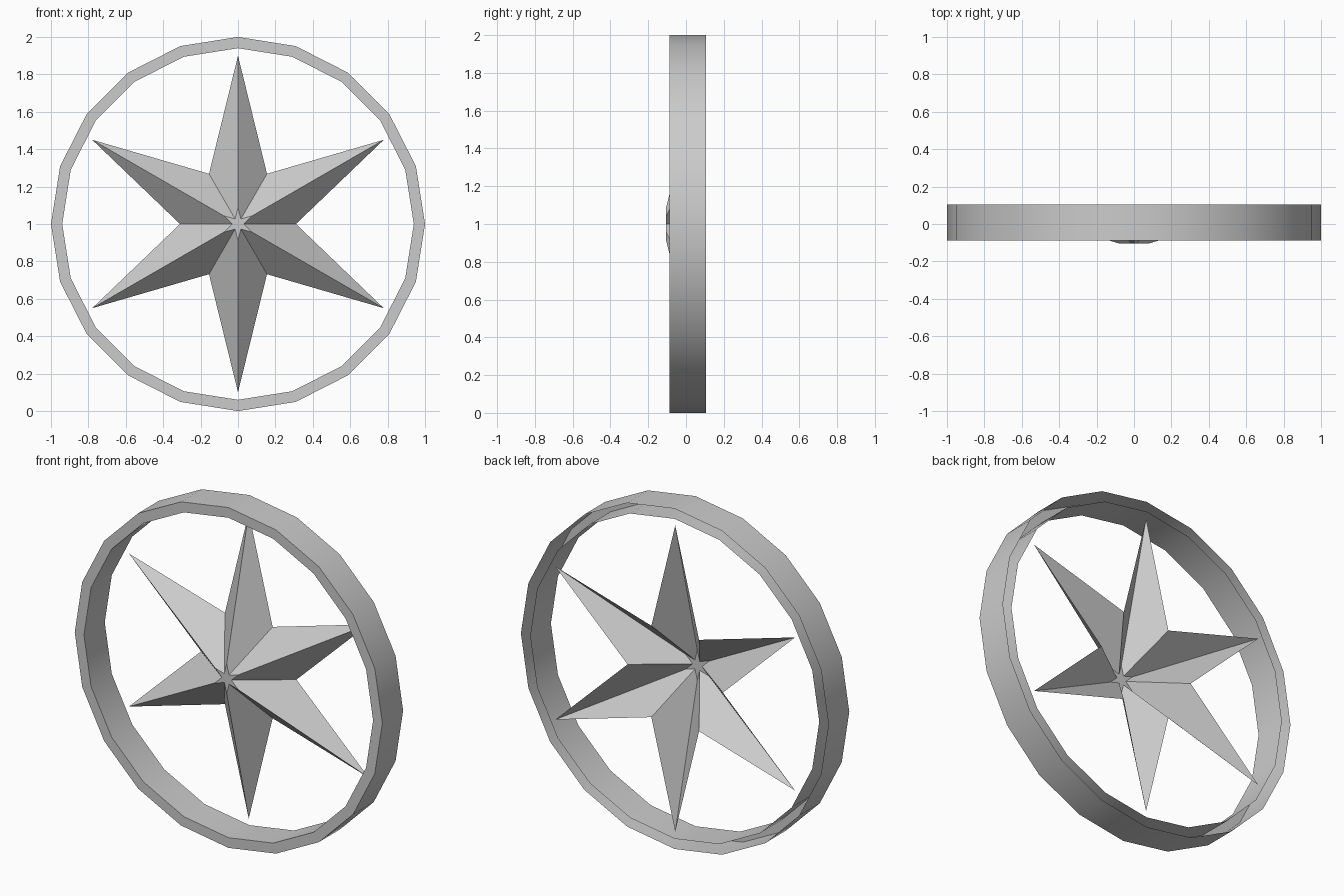
import bpy
import bmesh
from math import sin, cos, pi

if "Cube" in bpy.data.objects:
    bpy.data.objects.remove(bpy.data.objects["Cube"])


def loop(bm, radii, count, y):
    """Closed loop of points around the centre (0, y, 1), radii alternating, first at top."""
    return [bm.verts.new((radii[i % len(radii)] * sin(2 * pi * i / count), y,
                          1 + radii[i % len(radii)] * cos(2 * pi * i / count)))
            for i in range(count)]


def bridge(bm, a, b):
    n = len(a)
    for i in range(n):
        j = (i + 1) % n
        bm.faces.new((a[i], a[j], b[j], b[i]))


def finish(bm, name):
    mesh = bpy.data.meshes.new(name)
    bm.to_mesh(mesh)
    bm.free()
    obj = bpy.data.objects.new(name, mesh)
    bpy.context.collection.objects.link(obj)
    return obj


# Outer ring: 20-sided channel, closed at the front and open at the back
FRONT, BACK = -0.088, 0.105
bm = bmesh.new()
profile = [(1.0, BACK), (1.0, FRONT), (0.94, FRONT), (0.94, BACK)]
loops = [loop(bm, [r], 20, y) for r, y in profile]
for a, b in zip(loops, loops[1:]):
    bridge(bm, a, b)
ring = finish(bm, "outer_ring")
bpy.context.view_layer.objects.active = ring
ring.select_set(True)
bpy.ops.object.shade_smooth_by_angle()

# Six-pointed star: hollow faceted shell rising to a small flat star at the front
bm = bmesh.new()
rim = loop(bm, [0.9, 0.31], 12, 0.10)
tip = loop(bm, [0.088, 0.031], 12, -0.105)
bridge(bm, rim, tip)
bm.faces.new(tip)
finish(bm, "star")
